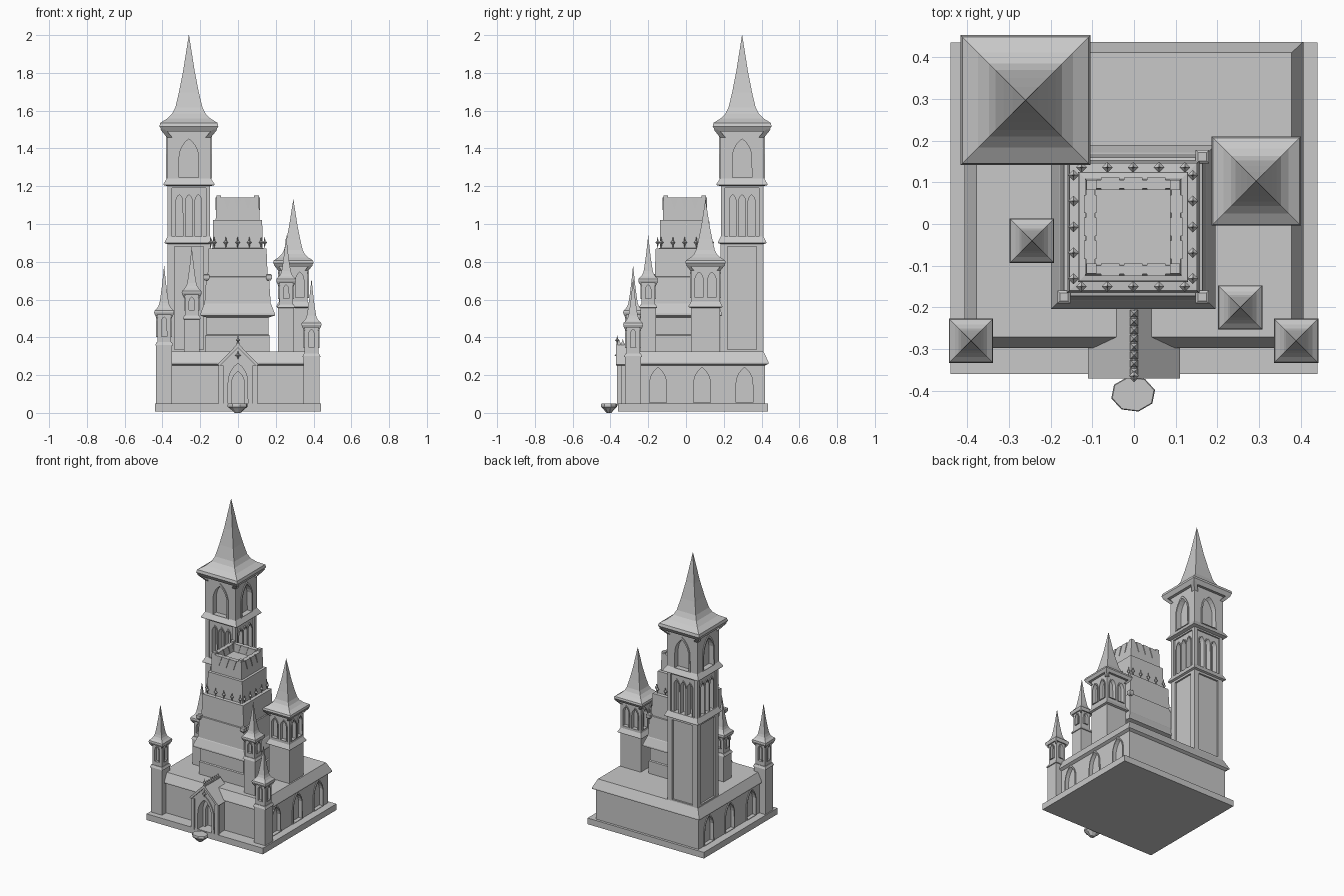
import bpy, bmesh, math
from mathutils import Vector

if "Cube" in bpy.data.objects:
    bpy.data.objects.remove(bpy.data.objects["Cube"])

stone = bpy.data.materials.new("grey stone")
stone.diffuse_color = (0.58, 0.58, 0.58, 1)
stone.use_nodes = True
stone.node_tree.nodes["Principled BSDF"].inputs["Base Color"].default_value = stone.diffuse_color


def finish(name, bm):
    bmesh.ops.recalc_face_normals(bm, faces=bm.faces)
    me = bpy.data.meshes.new(name)
    bm.to_mesh(me)
    bm.free()
    me.materials.append(stone)
    ob = bpy.data.objects.new(name, me)
    bpy.context.collection.objects.link(ob)
    return ob


def loft(bm, rings, cap=True):
    """Bridge rings of equal point counts and cap both ends."""
    vs = [[bm.verts.new(p) for p in r] for r in rings]
    n = len(vs[0])
    for a, b in zip(vs, vs[1:]):
        for i in range(n):
            bm.faces.new((a[i], a[(i + 1) % n], b[(i + 1) % n], b[i]))
    if cap:
        bm.faces.new(vs[0][::-1])
        bm.faces.new(vs[-1])
    return vs


def stack(name, c, prof):
    """Square stack: prof holds (half x, half y, z) or (half, z)."""
    bm = bmesh.new()
    rings = []
    for p in prof:
        hx, hy, z = p if len(p) == 3 else (p[0], p[0], p[1])
        rings.append([(c[0] + sx * hx, c[1] + sy * hy, z)
                      for sx, sy in ((-1, -1), (1, -1), (1, 1), (-1, 1))])
    loft(bm, rings)
    return finish(name, bm)


def box(name, x0, x1, y0, y1, z0, z1):
    h = ((x1 - x0) / 2, (y1 - y0) / 2)
    return stack(name, ((x0 + x1) / 2, (y0 + y1) / 2), [(*h, z0), (*h, z1)])


def lancet(u, hw, z0, z1):
    """Pointed arch outline in (u, z)."""
    rise = min(2.0 * hw, (z1 - z0) * 0.6)
    zs = z1 - rise
    arc = [(-hw + 2 * hw * math.cos(a), zs + rise * math.sin(a) / math.sin(math.pi / 3))
           for a in [math.pi / 3 * i / 5 for i in range(6)]]
    right = [(u + p, z) for p, z in arc]
    left = [(u - p, z) for p, z in arc[-2::-1]]
    return [(u - hw, z0), (u + hw, z0)] + right[1:] + left[:-1] + [(u - hw, zs)]


def rect(u, hw, z0, z1):
    return [(u - hw, z0), (u + hw, z0), (u + hw, z1), (u - hw, z1)]


def place(c, side, d, pts):
    """Put a (u, z) outline on side 0..3 (front, right, back, left) at distance d."""
    a = side * math.pi / 2 - math.pi / 2
    n = Vector((math.cos(a), math.sin(a)))
    t = Vector((-n.y, n.x))
    return [(c[0] + n.x * d + t.x * u, c[1] + n.y * d + t.y * u, z) for u, z in pts]


def carve(ob, c, d, outlines, sides=range(4), depth=0.02):
    bm = bmesh.new()
    for s in sides:
        for o in outlines:
            loft(bm, [place(c, s, d - depth, o), place(c, s, d + 0.03, o)])
    cut = finish("cutter", bm)
    m = ob.modifiers.new("carve", 'BOOLEAN')
    m.operation, m.solver, m.object = 'DIFFERENCE', 'EXACT', cut
    bpy.context.view_layer.objects.active = ob
    bpy.ops.object.modifier_apply(modifier=m.name)
    bpy.data.objects.remove(cut)


def frames(name, c, d, arches, sides=range(4), w=0.008, out=0.006):
    """Raised mouldings round pointed openings."""
    bm = bmesh.new()
    for s in sides:
        for u, hw, z0, z1 in arches:
            i, o = lancet(u, hw, z0, z1), lancet(u, hw + w, z0 - w * 0.4, z1 + w * 1.5)
            loft(bm, [place(c, s, e, p) for e, p in
                      ((d - 0.006, i), (d + out, i), (d + out, o), (d - 0.006, o), (d - 0.006, i))], False)
    bmesh.ops.remove_doubles(bm, verts=bm.verts, dist=1e-5)
    return finish(name, bm)


def windows(name, ob, c, d, arches, sides=range(4), depth=0.02, w=0.008):
    carve(ob, c, d, [lancet(*a) for a in arches], sides, depth)
    frames(name, c, d, arches, sides, w)


def spire(name, c, r, z0, z1):
    """Concave four-sided roof with upturned eaves."""
    h = z1 - z0
    prof = [(.72, .04), (.90, .03), (1, .08), (.97, .115), (.73, .16), (.56, .21), (.46, .27),
            (.34, .42), (.2, .63), (.004, 1)]
    stack(name, c, [(r * a, z0 + h * b) for a, b in prof])
    # corner brackets under the eaves
    bm = bmesh.new()
    for sx in (-1, 1):
        for sy in (-1, 1):
            rings = [(.66, .09, -.03), (.80, .09, .02), (.90, .07, .05)]
            loft(bm, [[(c[0] + sx * r * (k + a * q), c[1] + sy * r * (k + b * q), z0 + h * z)
                       for a, b in ((-1, -1), (1, -1), (1, 1), (-1, 1))] for k, q, z in rings])
    finish(name + "_brackets", bm)


def band(name, c, h, z, flare, t):
    stack(name, c, [(h - .003, z - t * .4), (h + flare, z - t * .2), (h + flare, z), (h, z + t)])


# --- ground slab and lower hall
box("ground_slab", -.44, .44, -.36, .435, .008, .05)
hc = (0, .07)
hall = stack("hall_walls", hc, [(.388, .348, .04), (.388, .348, .262)])
side_arches = [(u - .07, .045, .055, .24) for u in (-.148, .085, .31)]
windows("hall_arch_right", hall, hc, .388, side_arches, [1])
windows("hall_arch_left", hall, hc, .388, [(-u, h, a, b) for u, h, a, b in side_arches], [3])
stack("hall_cornice", hc, [(.388, .348, .25), (.406, .367, .26), (.406, .367, .268), (.378, .341, .325)])

# --- entrance porch
porch_c = (0, -.2)
bm = bmesh.new()
pent = [(-.093, .04), (.093, .04), (.093, .262), (0, .355), (-.093, .262)]
loft(bm, [place(porch_c, 0, d, pent) for d in (0, .155)])
porch = finish("porch_walls", bm)
windows("door_frame", porch, porch_c, .155, [(0, .052, .05, .262)], [0], .05, .018)
carve(porch, porch_c, .105, [lancet(0, .034, .05, .22)], [0], .03)
bm = bmesh.new()
roof = [(-.11, .255), (-.095, .25), (0, .345), (.095, .25), (.11, .255), (0, .368)]
rings = [[Vector(p) for p in place(porch_c, 0, d, roof)] for d in (0, .17)]
loft(bm, rings)
finish("porch_roof", bm)
for s in (-1, 1):
    box("porch_pier", s * .09 - .012, s * .09 + .012, -.364, -.34, .04, .25)
bm = bmesh.new()
for i in range(8):
    y, s = -.355 + i * .02, .0095
    loft(bm, [[(-q, y - q, z), (q, y - q, z), (q, y + q, z), (-q, y + q, z)]
              for q, z in ((s, .355), (s * .8, .37), (s * .5, .376), (.0005, .39))])
finish("ridge_crest", bm)


def diamond(bm, x, y, z, w, h):
    vs = loft(bm, [[(x + q * a, y + q * b, zz) for a, b in ((1, 0), (0, 1), (-1, 0), (0, -1))]
                   for q, zz in ((.0006, z - h), (w * .35, z - h * .3), (w, z), (w * .35, z + h * .3), (.0006, z + h))])


bm = bmesh.new()
diamond(bm, 0, -.364, .385, .012, .025)
diamond(bm, 0, -.364, .305, .016, .022)
finish("porch_finials", bm)

# --- rough stepping stone before the door
bm = bmesh.new()
loft(bm, [[(-.002 + .054 * k * math.cos(a), -.408 + .043 * k * math.sin(a), z)
           for a in [math.tau * (i + .3) / 8 for i in range(8)]]
          for k, z in ((.3, 0), (.75, .022), (1, .032), (1, .045), (.95, .049))])
finish("door_stone", bm)

# --- stepped central keep with hollow top
kc = (-.002, -.007)
stack("keep", kc, [(.17, .31), (.17, .41), (.164, .415), (.164, .505), (.197, .515), (.197, .525),
                   (.178, .575), (.175, .58), (.166, .72), (.159, .722), (.153, .87), (.132, .872),
                   (.130, 1.02), (.116, 1.022), (.113, 1.14), (.092, 1.14), (.09, 1.085)])
for sx in (-1, 1):
    for sy in (-1, 1):
        x, y = kc[0] + sx * .166, kc[1] + sy * .168
        stack("keep_corner_bracket", (x, y), [(.008, .70), (.016, .712), (.016, .73), (.01, .735)])
        x, y = kc[0] + sx * .1, kc[1] + sy * .1
        box("crown_merlon", x - .012, x + .012, y - .012, y + .012, 1.07, 1.152)
bm = bmesh.new()
for i in range(5):
    u = (i - 2) * .062
    for s in range(4):
        x, y, _ = place(kc, s, .143, [(u, 0)])[0]
        diamond(bm, x, y, .902, .013, .03)
finish("keep_spikes", bm)
bm = bmesh.new()
for s in range(4):
    for u in (-.055, 0, .055):
        tri = [(u - .022, 1.14), (u, 1.075), (u + .022, 1.14)]
        loft(bm, [place(kc, s, d, tri) for d in (.088, .118)])
finish("crown_wedges", bm)

# --- great tower
tc = (-.26, .297)
low = stack("great_tower_base", tc, [(.114, .31), (.114, .9)])
carve(low, tc, .114, [rect(0, .077, .335, .88)], depth=.012)
mid = stack("great_tower_middle", tc, [(.113, .9), (.113, 1.21)])
carve(mid, tc, .113, [rect(0, .09, .925, 1.19)], depth=.01)
windows("great_tower_lancets", mid, tc, .103, [(u, .018, .935, 1.155) for u in (-.05, 0, .05)], depth=.03, w=.006)
top = stack("great_tower_top", tc, [(.116, 1.21), (.116, 1.5)])
windows("great_tower_arches", top, tc, .116, [(0, .052, 1.245, 1.45)], depth=.03, w=.011)
band("great_tower_band_low", tc, .113, .905, .015, .03)
band("great_tower_band_high", tc, .116, 1.212, .019, .03)
spire("great_tower_roof", tc, .156, 1.475, 2.0)

# --- middle tower
mc = (.293, .103)
stack("middle_tower_base", mc, [(.076, .31), (.076, .57)])
up = stack("middle_tower_top", mc, [(.076, .56), (.076, .79)])
windows("middle_tower_arches", up, mc, .076, [(u, .022, .61, .745) for u in (-.034, .034)], depth=.02, w=.006)
band("middle_tower_band", mc, .076, .565, .014, .025)
spire("middle_tower_roof", mc, .107, .765, 1.13)

# --- four small turrets: centre, foot, band, eave, tip
for name, c, foot, zb, ze, zt in (("front_left_turret", (-.391, -.28), .04, .36, .51, .78),
                                  ("front_right_turret", (.389, -.28), .04, .30, .445, .71),
                                  ("left_turret", (-.245, -.04), .31, .50, .615, .88),
                                  ("right_turret", (.255, -.2), .31, .56, .68, .94)):
    stack(name + "_base", c, [(.042, foot), (.042, zb)])
    t = stack(name + "_top", c, [(.036, zb - .01), (.036, ze + .03)])
    windows(name + "_windows", t, c, .036, [(0, .014, zb + .045, ze - .002)], depth=.012, w=.005)
    band(name + "_band", c, .04, zb, .007, .015)
    spire(name + "_roof", c, .053, ze, zt)
